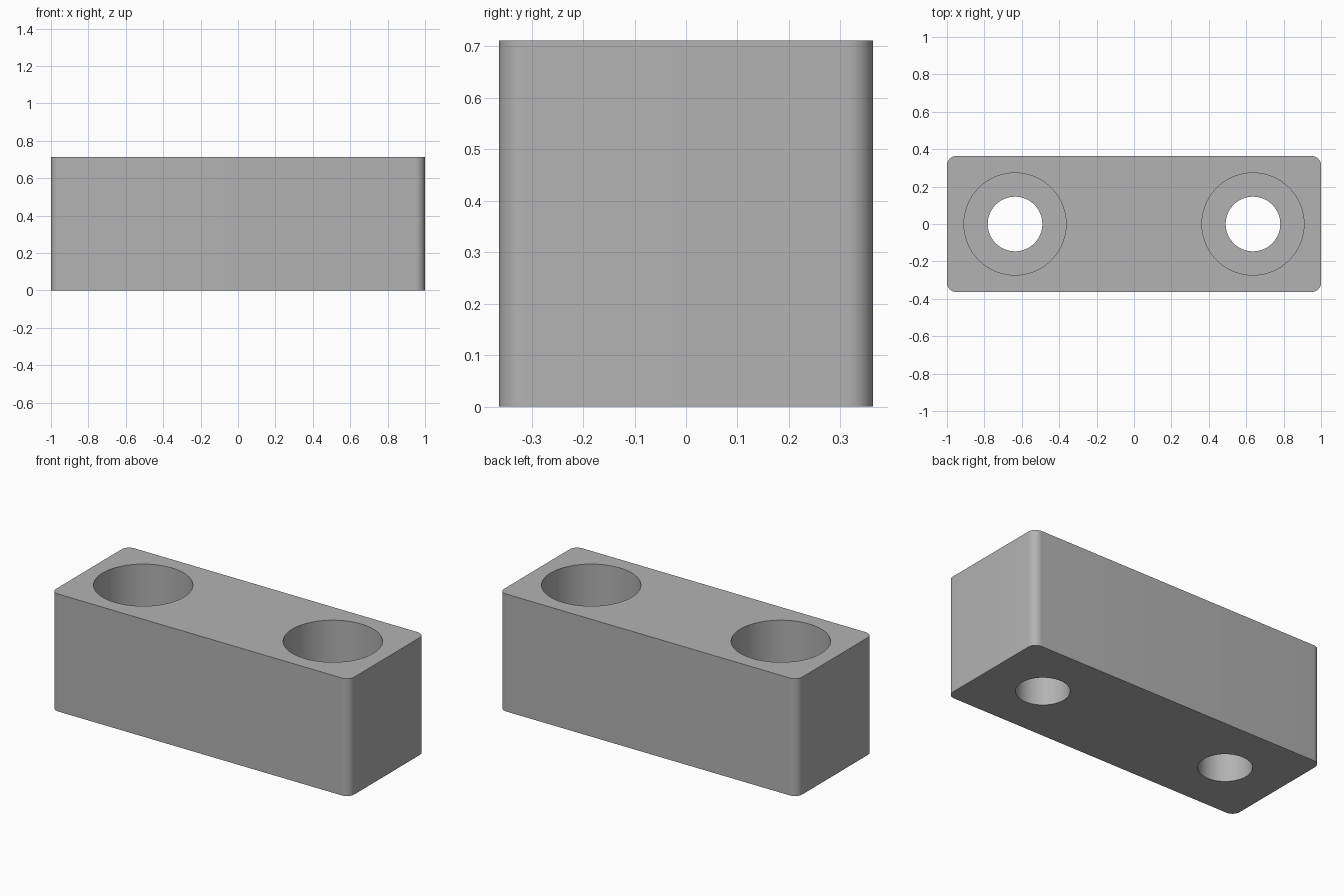
import bpy, bmesh, math

# Remove the default cube
cube = bpy.data.objects.get("Cube")
if cube:
    bpy.data.objects.remove(cube, do_unlink=True)

WIDTH, DEPTH, HEIGHT = 2.0, 0.727, 0.712
CORNER = 0.05
HOLE_X, BORE_R, HOLE_R, LEDGE_Z = 0.636, 0.273, 0.146, 0.36

# Plain grey metal
grey = bpy.data.materials.new("grey metal")
grey.use_nodes = True
grey.diffuse_color = (0.45, 0.45, 0.45, 1)
grey.node_tree.nodes["Principled BSDF"].inputs["Base Color"].default_value = grey.diffuse_color


def add_object(name, bm):
    mesh = bpy.data.meshes.new(name)
    bmesh.ops.recalc_face_normals(bm, faces=bm.faces)
    bm.to_mesh(mesh)
    bm.free()
    mesh.materials.append(grey)
    obj = bpy.data.objects.new(name, mesh)
    bpy.context.collection.objects.link(obj)
    return obj


def lathe_cutter(name, x, profile, sides=96):
    """Solid of revolution around a vertical axis at x, with flat end caps."""
    bm = bmesh.new()
    rings = [[bm.verts.new((x + r * math.cos(math.tau * i / sides),
                            r * math.sin(math.tau * i / sides), z))
              for i in range(sides)] for r, z in profile]
    for low, high in zip(rings, rings[1:]):
        for i in range(sides):
            j = (i + 1) % sides
            bm.faces.new((low[i], low[j], high[j], high[i]))
    bm.faces.new(rings[0])
    bm.faces.new(rings[-1])
    return add_object(name, bm)


# Block with rounded vertical edges
bm = bmesh.new()
bmesh.ops.create_cube(bm, size=1)
for v in bm.verts:
    v.co = (v.co.x * WIDTH, v.co.y * DEPTH, (v.co.z + 0.5) * HEIGHT)
upright = [e for e in bm.edges if abs(e.verts[0].co.z - e.verts[1].co.z) > 0.1]
bmesh.ops.bevel(bm, geom=upright, offset=CORNER, segments=10, profile=0.5, affect='EDGES')
block = add_object("block", bm)

# Stepped bolt holes: wide counterbore above, narrow hole through the base
steps = [(HOLE_R, -0.1), (HOLE_R, LEDGE_Z), (BORE_R, LEDGE_Z), (BORE_R, HEIGHT + 0.1)]
cutters = []
for side, sign in (("left", 1), ("right", -1)):
    cutter = lathe_cutter(side + "_hole_cutter", sign * HOLE_X, steps)
    cutter.hide_render = True
    cutters.append(cutter)
    mod = block.modifiers.new(side + " hole", 'BOOLEAN')
    mod.operation = 'DIFFERENCE'
    mod.solver = 'EXACT'
    mod.object = cutter

# Apply the cuts, drop the cutters and smooth the curved walls
bpy.ops.object.select_all(action='DESELECT')
bpy.context.view_layer.objects.active = block
block.select_set(True)
for mod in list(block.modifiers):
    bpy.ops.object.modifier_apply(modifier=mod.name)
for cutter in cutters:
    bpy.data.objects.remove(cutter, do_unlink=True)
bpy.ops.object.shade_smooth_by_angle(angle=math.radians(30))
